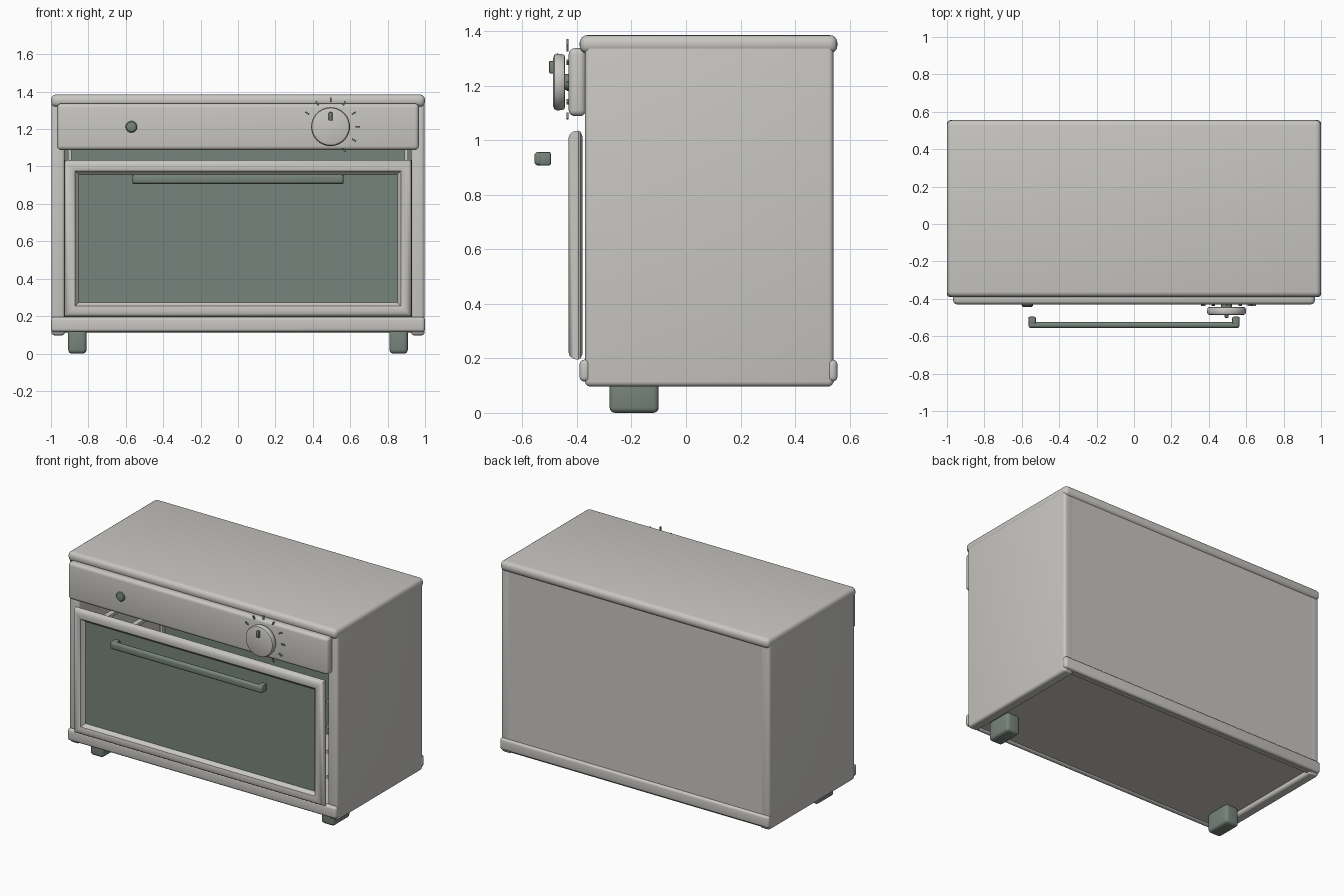
import bpy, bmesh, math
from mathutils import Matrix, Vector

if "Cube" in bpy.data.objects:
    bpy.data.objects.remove(bpy.data.objects["Cube"])


def material(name, rgb):
    m = bpy.data.materials.new(name)
    m.diffuse_color = (*rgb, 1)
    m.use_nodes = True
    m.node_tree.nodes["Principled BSDF"].inputs["Base Color"].default_value = m.diffuse_color
    return m


GREY = material("warm grey metal", (0.58, 0.57, 0.545))
GREEN = material("dark grey green", (0.185, 0.23, 0.20))


def finish(name, bm, mat):
    bmesh.ops.recalc_face_normals(bm, faces=bm.faces)
    mesh = bpy.data.meshes.new(name)
    bm.to_mesh(mesh)
    bm.free()
    mesh.materials.append(mat)
    ob = bpy.data.objects.new(name, mesh)
    bpy.context.collection.objects.link(ob)
    bpy.ops.object.select_all(action='DESELECT')
    ob.select_set(True)
    bpy.context.view_layer.objects.active = ob
    bpy.ops.object.shade_smooth_by_angle(angle=math.radians(35))
    return ob


def box(name, x, y, z, mat, bevel=0.0, segments=4):
    """Rounded box from its (min, max) extents."""
    bm = bmesh.new()
    bmesh.ops.create_cube(bm, size=1)
    for v in bm.verts:
        v.co = [(r[0] + r[1]) / 2 + c * (r[1] - r[0]) for c, r in zip(v.co, (x, y, z))]
    if bevel:
        bmesh.ops.bevel(bm, geom=bm.edges[:], offset=bevel, segments=segments,
                        profile=0.5, affect='EDGES')
    return finish(name, bm, mat)


def lathe(name, centre, profile, mat, sides=48):
    """Turn (radius, y) points around an axis running front to back."""
    bm = bmesh.new()
    rings = []
    for r, y in profile:
        rings.append([bm.verts.new((centre[0] + r * math.cos(a), y, centre[1] + r * math.sin(a)))
                      for a in (2 * math.pi * i / sides for i in range(sides))])
    for a, b in zip(rings, rings[1:]):
        for i in range(sides):
            j = (i + 1) % sides
            bm.faces.new((a[i], a[j], b[j], b[i]))
    bm.faces.new(rings[0])
    bm.faces.new(rings[-1])
    return finish(name, bm, mat)


# Cabinet: rounded top, side walls, back and raised floor around an open cavity
box("top_panel", (-1, 1), (-0.39, 0.555), (1.318, 1.385), GREY, 0.028)
for s, side in ((-1, "left"), (1, "right")):
    xs = sorted((s * 0.925, s * 0.998))
    box(side + "_wall", xs, (-0.37, 0.54), (0.097, 1.36), GREY, 0.018)
box("back_panel", (-0.98, 0.98), (0.51, 0.54), (0.11, 1.35), GREY)
box("floor_panel", (-0.94, 0.94), (-0.36, 0.53), (0.125, 0.17), GREY)
box("cavity_ceiling", (-0.94, 0.94), (-0.36, 0.53), (1.17, 1.19), GREY)
box("front_bottom_rail", (-1, 1), (-0.39, -0.352), (0.115, 0.195), GREY, 0.017)
box("back_bottom_rail", (-1, 1), (0.517, 0.555), (0.115, 0.195), GREY, 0.017)
box("cavity_back", (-0.925, 0.925), (0.495, 0.512), (0.17, 1.17), GREEN)

# Shelf supports inside the cavity
for s, side in ((-1, "left"), (1, "right")):
    xs = sorted((s * 0.89, s * 0.926))
    for i in range(4):
        z = 0.34 + i * 0.17
        box(f"{side}_shelf_rail_{i + 1}", xs, (-0.33, 0.49), (z, z + 0.02), GREY)
    box(side + "_shelf_post", sorted((s * 0.89, s * 0.908)), (0.47, 0.495), (0.17, 1.17), GREY)

# Front feet
for s, side in ((-1, "left"), (1, "right")):
    xs = sorted((s * 0.81, s * 0.908))
    box(side + "_foot", xs, (-0.28, -0.10), (0, 0.13), GREEN, 0.02)

# Control panel
box("control_panel", (-0.967, 0.967), (-0.43, -0.367), (1.088, 1.337), GREY, 0.022)

# Door frame: one rounded profile swept around a rectangle with mitred corners
bm = bmesh.new()
profile = [(0, -0.395), (0.003, -0.412), (0.013, -0.426), (0.027, -0.431), (0.045, -0.431),
           (0.058, -0.426), (0.067, -0.412), (0.079, -0.402), (0.079, -0.388),
           (0.06, -0.382), (0.02, -0.380), (0.005, -0.386)]
rings = []
for sx, sz in ((-1, -1), (1, -1), (1, 1), (-1, 1)):
    rings.append([bm.verts.new((sx * (0.93 - d), y, 0.615 + sz * (0.42 - d)))
                  for d, y in profile])
for k in range(4):
    a, b = rings[k], rings[(k + 1) % 4]
    for i in range(len(profile)):
        j = (i + 1) % len(profile)
        bm.faces.new((a[i], b[i], b[j], a[j]))
finish("door_frame", bm, GREY)
box("door_window", (-0.855, 0.855), (-0.403, -0.390), (0.27, 0.965), GREEN)

# Door handle: bar with two short end posts
box("handle_bar", (-0.565, 0.565), (-0.556, -0.524), (0.907, 0.957), GREEN, 0.0145)
for s, side in ((-1, "left"), (1, "right")):
    xs = sorted((s * 0.525, s * 0.565))
    box(side + "_handle_post", xs, (-0.54, -0.495), (0.907, 0.957), GREEN, 0.008, 2)

# Timer knob, its shaft and pointer
knob = (0.495, 1.213)
lathe("knob_shaft", knob, [(0.03, -0.425), (0.03, -0.45)], GREEN, 24)
lathe("knob", knob, [(0.088, -0.443), (0.099, -0.446), (0.103, -0.455), (0.104, -0.474),
                     (0.099, -0.483), (0.088, -0.487)], GREY)
box("knob_pointer", (0.485, 0.505), (-0.502, -0.48), (1.245, 1.29), GREEN, 0.004, 2)

# Dial marks fanned around the knob
for i, deg in enumerate(range(-60, 151, 30)):
    mark = box(f"dial_mark_{i + 1}", (0.132, 0.157), (-0.439, -0.431), (-0.004, 0.004), GREEN)
    mark.data.transform(Matrix.Translation(Vector((knob[0], 0, knob[1])))
                        @ Matrix.Rotation(-math.radians(deg), 4, 'Y'))

# Indicator lamp
lathe("indicator_lamp", (-0.57, 1.212), [(0.031, -0.425), (0.031, -0.436), (0.026, -0.442),
                                         (0.014, -0.445)], GREEN, 24)
